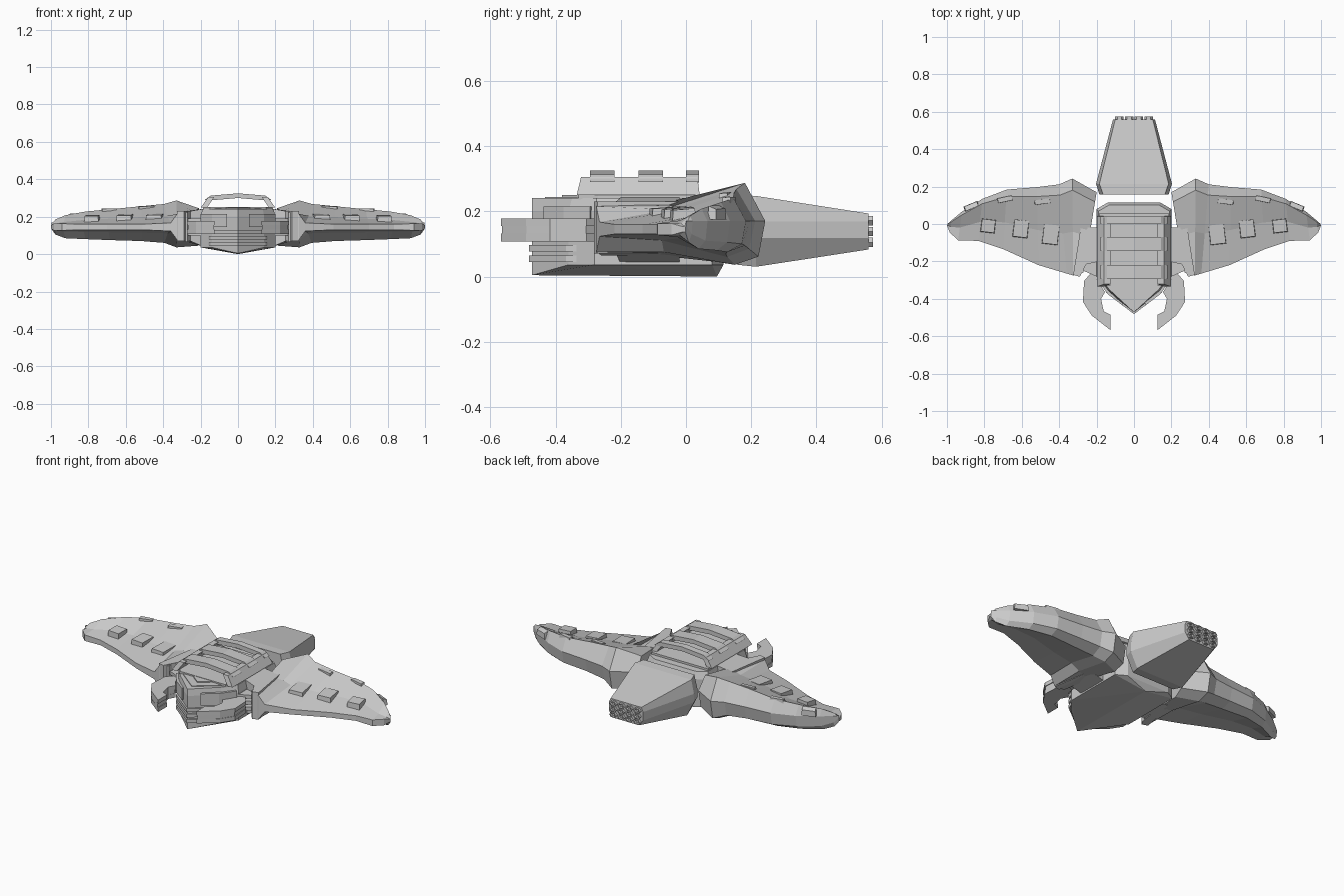
import bpy, bmesh, math
from mathutils import Vector, Matrix

if "Cube" in bpy.data.objects:
    bpy.data.objects.remove(bpy.data.objects["Cube"])


def finish(name, bm, mirror=False):
    bmesh.ops.remove_doubles(bm, verts=bm.verts, dist=0.0005)
    bmesh.ops.recalc_face_normals(bm, faces=bm.faces)
    me = bpy.data.meshes.new(name)
    bm.to_mesh(me)
    bm.free()
    ob = bpy.data.objects.new(name, me)
    bpy.context.collection.objects.link(ob)
    if mirror:
        ob.modifiers.new("mirror", 'MIRROR').use_mirror_merge = False
    return ob


def loft(name, rings, mirror=False):
    """Skin a list of closed rings and cap both ends."""
    bm = bmesh.new()
    vs = [[bm.verts.new(p) for p in r] for r in rings]
    n = len(rings[0])
    for a, b in zip(vs, vs[1:]):
        for i in range(n):
            j = (i + 1) % n
            bm.faces.new((a[i], a[j], b[j], b[i]))
    bm.faces.new(vs[0])
    bm.faces.new(vs[-1])
    return finish(name, bm, mirror)


def prism(name, pts, z0, z1, mirror=False):
    return loft(name, [[(x, y, z) for x, y in pts] for z in (z0, z1)], mirror)


def both(half):
    """Complete a right-hand outline with its left-hand half."""
    return half + [(-x, y) for x, y in reversed(half) if x > 0]


# central hull with pointed nose and shallow V keel
half = [(0, -.472), (.14, -.36), (.2, -.28), (.2, .08), (.14, .115)]
outline = both(half)


def ring(z, s, spine=0):
    return [(x * s, -.15 + (y + .15) * (s if y > -.4 else 1),
             z - spine * (1 - abs(x) / .2)) for x, y in outline]


loft("hull", [ring(.036, 1), ring(.07, 1), ring(.2, 1), ring(.24, .95)])
bm = bmesh.new()
keel = [bm.verts.new((x, y, .036)) for x, y in outline]
k0, k1 = bm.verts.new((0, -.472, .004)), bm.verts.new((0, .095, 0))
n = len(half)
for i in range(n - 1):
    bm.faces.new((keel[i], keel[i + 1], k1 if i >= 2 else k0))
    a, b = keel[-i % len(keel)], keel[-(i + 1) % len(keel)]
    bm.faces.new((a, b, k1 if i >= 2 else k0))
bm.faces.new((keel[2], k0, k1))
bm.faces.new((keel[len(keel) - 2], k0, k1))
bm.faces.new((keel[n - 1], keel[n], k1))
finish("keel", bm)

# stepped plates on the nose roof and layered strakes below
for i, s in enumerate((.88, .72)):
    prism("nose_roof_plate", both([(0, -.15 - .32 * s), (.14 * s, -.15 - .21 * s), (.17 * s, -.26), (.17 * s, -.2)]),
          .235, .244 + .006 * i)
for z in (.045, .077, .109):
    prism("nose_strake", both([(0, -.482), (.148, -.368), (.16, -.33)]), z, z + .02)
# nose side armour panels
loft("nose_cheek", [[(x, y, z) for x, y in ((.06, -.437), (.14, -.375), (.2, -.295), (.17, -.28), (.06, -.41))]
                    for z in (.145, .215)], True)

# roof cage: deck, side rails and three arched bars
prism("deck", both([(0, -.33), (.15, -.33), (.185, -.27), (.185, .06), (0, .06)]), .235, .252)
rail = [(-.335, .25), (-.322, .305), (.035, .305), (.042, .25)]
loft("roof_rail", [[(x0 - (z - .25) * .7, y, z) for y, z in rail] for x0 in (.198, .165)], True)
arch = [(-.178, .29), (-.145, .313), (0, .325), (.145, .313), (.178, .29),
        (.14, .288), (0, .3), (-.14, .288)]
for y0, y1 in ((-.295, -.22), (-.145, -.07), (.0, .04)):
    loft("roof_bar", [[(x, y, z) for x, z in arch] for y in (y0, y1)])


# wings: sections of (x front, y front, x back, y back, top z, bottom z, half nose thickness)
stations = [(.27, -.26, .2, .17, .245, .045, .08),
            (.325, -.275, .33, .243, .287, .036, .07),
            (.36, -.265, .4, .212, .268, .06, .022),
            (.51, -.22, .52, .197, .256, .07, .015),
            (.7, -.134, .68, .184, .24, .075, .015),
            (.834, -.09, .81, .135, .228, .08, .015),
            (.94, -.088, .92, .066, .208, .085, .018),
            (.985, -.045, .975, .02, .185, .105, .018),
            (.999, -.01, .998, .0, .16, .135, .008)]


def section(xf, yf, xb, yb, zt, zb, h):
    zl = .145
    shape = [(0, zl + h), (.45, max(zl + h, .45 * zl + .55 * zt - .008)), (.88, zt), (1, .17),
             (.96, zb + .025), (.82, zb), (.4, min(zl - h, .6 * zl + .4 * zb)), (0, zl - h)]
    return [(xf + (xb - xf) * t, yf + (yb - yf) * t, z) for t, z in shape]


loft("wing", [section(*s) for s in stations], True)


def surface(x, y):
    """Upper wing height at a point, for seating the plates."""
    for a, b in zip(stations[1:], stations[2:]):
        if a[0] <= x <= b[0]:
            t = (x - a[0]) / (b[0] - a[0])
            s = section(*[p + (q - p) * t for p, q in zip(a, b)])[:4]
            for p, q in zip(s, s[1:]):
                if p[1] <= y <= q[1]:
                    return p[2] + (q[2] - p[2]) * (y - p[1]) / (q[1] - p[1])
    return .18


def block(name, x, y, w, d, z0, z1, turn):
    bm = bmesh.new()
    bmesh.ops.create_cube(bm, size=1)
    for v in bm.verts:
        s = .9 if v.co.z > 0 else 1
        sx, sy = v.co.x * w * s, v.co.y * d * s
        c, n = math.cos(turn), math.sin(turn)
        px, py = x + sx * c - sy * n, y + sx * n + sy * c
        v.co = (px, py, z1 + (surface(px, py) - z1) * .3 if v.co.z > 0 else z0)
    finish(name, bm, True)


# raised blocks along the wing front, slim plates along its back
for x, y, w, d in ((.445, -.055, .09, .115), (.605, -.025, .085, .1), (.78, -.01, .08, .075)):
    block("wing_block", x, y, w, d, .15, .217, .12)
for x, y, w, turn in ((.49, .12, .09, -.15), (.69, .132, .085, -.2), (.87, .095, .08, -.4)):
    z = surface(x, y)
    block("wing_plate", x, y, w, .028, z - .03, z + .012, turn)

# shoulder blocks joining wings to hull
shoulder = [(.185, -.02), (.285, -.02), (.325, -.272), (.29, -.282), (.255, -.215), (.185, -.2)]
loft("shoulder", [[(x, y, z + (.03 * k if x > .24 else 0)) for x, y in shoulder]
                  for z, k in ((.04, 1), (.242, -.4))], True)
for z in (.1, .135, .17):
    prism("shoulder_strut", [(.18, -.29), (.27, -.25), (.27, -.18), (.18, -.18)], z, z + .02, True)

# front claws, three layers with a recessed middle
claw = [(.185, -.255), (.225, -.255), (.267, -.305), (.273, -.417), (.225, -.49), (.125, -.568),
        (.125, -.485), (.162, -.467), (.176, -.4), (.155, -.364), (.185, -.32)]
for z0, z1 in ((.108, .132), (.155, .178)):
    prism("claw_layer", claw, z0, z1, True)
prism("claw_core", [(.2 + (x - .2) * .94, -.41 + (y + .41) * .98) for x, y in claw], .13, .157, True)

# tapered tail
tail = []
for y, w, wt, z0, z1 in ((.158, .185, .165, .036, .25), (.215, .203, .185, .03, .247), (.56, .112, .1, .083, .193)):
    m = (z0 + z1) / 2
    tail.append([(-wt, y, z1), (wt, y, z1), (w, y, m + .03), (w, y, m - .02),
                 (wt * .85, y, z0), (-wt * .85, y, z0), (-w, y, m - .02), (-w, y, m + .03)])
loft("tail", tail)

# exhaust nozzles on the tail end
for x in (-.078, -.026, .026, .078):
    for z in (.105, .138, .171):
        rings = []
        for y, r in ((.55, .019), (.574, .019), (.574, .012), (.562, .01)):
            rings.append([(x + 1.2 * r * math.cos(a * math.pi / 3), y, z + .85 * r * math.sin(a * math.pi / 3))
                          for a in range(6)])
        loft("nozzle", rings)
